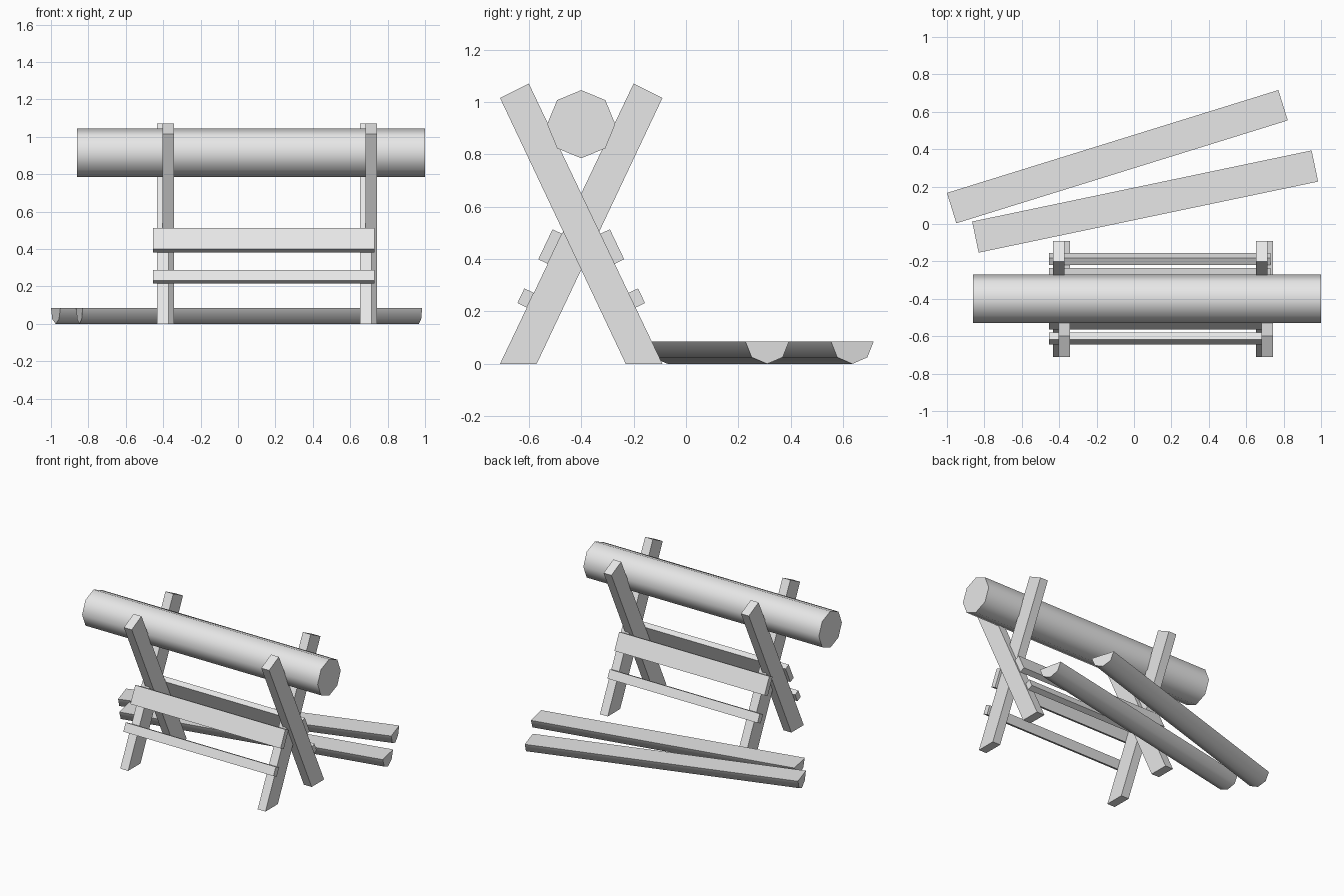
import bpy, bmesh, math
from mathutils import Vector

if "Cube" in bpy.data.objects:
    bpy.data.objects.remove(bpy.data.objects["Cube"], do_unlink=True)

# One plain wood colour
wood = bpy.data.materials.new("pale_grey_wood")
wood.use_nodes = True
colour = (0.8, 0.8, 0.8, 1)
wood.diffuse_color = colour
wood.node_tree.nodes["Principled BSDF"].inputs["Base Color"].default_value = colour

MID_Y = -0.4  # the trestle is symmetric about this plane


def prism(name, profile, x0, x1, smooth=False):
    """Extrude a (y, z) profile along x."""
    bm = bmesh.new()
    face = bm.faces.new([bm.verts.new((x0, y, z)) for y, z in profile])
    ext = bmesh.ops.extrude_face_region(bm, geom=[face])
    moved = [v for v in ext["geom"] if isinstance(v, bmesh.types.BMVert)]
    bmesh.ops.translate(bm, verts=moved, vec=(x1 - x0, 0, 0))
    bmesh.ops.recalc_face_normals(bm, faces=bm.faces)
    mesh = bpy.data.meshes.new(name)
    bm.to_mesh(mesh)
    bm.free()
    mesh.materials.append(wood)
    obj = bpy.data.objects.new(name, mesh)
    bpy.context.collection.objects.link(obj)
    if smooth:
        bpy.ops.object.select_all(action='DESELECT')
        obj.select_set(True)
        bpy.context.view_layer.objects.active = obj
        bpy.ops.object.shade_smooth_by_angle(angle=math.radians(50))
    return obj


def mirrored(profile):
    return [(2 * MID_Y - y, z) for y, z in profile]


def arc(radius, y, z, start, count):
    """Points of an octagon, counted from a start angle in eighths."""
    return [(y + radius * math.cos(math.tau * i / 8), z + radius * math.sin(math.tau * i / 8))
            for i in range(start, start + count)]


# Crossed legs, feet cut level with the ground
leg = [(-0.71, 0), (-0.57, 0), (-0.09, 1.015), (-0.2, 1.07)]
for side, x in (("right", -0.433), ("left", 0.652)):
    prism(f"{side}_leg_rising_back", leg, x, x + 0.062)
    prism(f"{side}_leg_rising_front", mirrored(leg), x + 0.029, x + 0.091)

# Rails lying on the outer faces of the legs
along = Vector((0.51, 1.07)).normalized()
outward = Vector((-along.y, along.x))
for name, z, width in (("upper", 0.382, 0.127), ("lower", 0.215, 0.062)):
    base = Vector((-0.71 + z * along.x / along.y, z))
    corners = [base, base + outward * 0.04,
               base + outward * 0.04 + along * width, base + along * width]
    rail = [tuple(c) for c in corners]
    prism(f"front_{name}_rail", rail, -0.455, 0.731)
    prism(f"back_{name}_rail", mirrored(rail), -0.455, 0.731)

# Log resting in the crossed legs
prism("log", arc(0.13, MID_Y, 0.915, 0, 8), -0.86, 1.0, smooth=True)

# Split logs on the ground, flat side up
for name, start, end in (("near_split_log", (-0.848, -0.07), (0.967, 0.31)),
                         ("far_split_log", (-0.975, 0.085), (0.797, 0.635))):
    a, b = Vector(start), Vector(end)
    half = (b - a).length / 2
    obj = prism(name, arc(0.085, 0, 0.085, 4, 5), -half, half, smooth=True)
    obj.location = ((a + b) / 2).to_3d()
    obj.rotation_euler.z = math.atan2(b.y - a.y, b.x - a.x)
